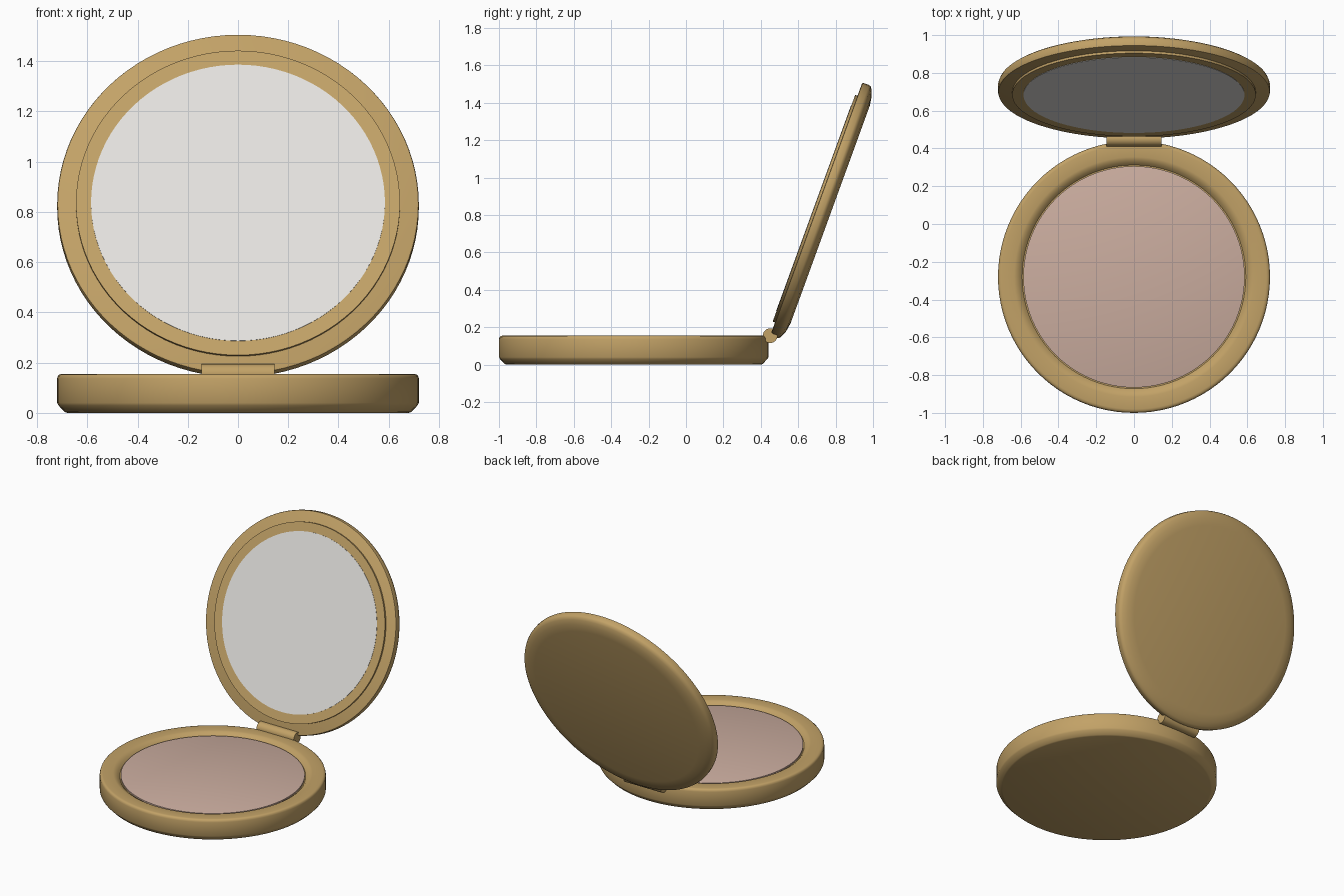
import bpy, bmesh, math
from mathutils import Matrix

if "Cube" in bpy.data.objects:
    bpy.data.objects.remove(bpy.data.objects["Cube"])

SEGS = 96


def material(name, rgb):
    m = bpy.data.materials.new(name)
    m.diffuse_color = (*rgb, 1)
    m.use_nodes = True
    m.node_tree.nodes["Principled BSDF"].inputs["Base Color"].default_value = m.diffuse_color
    return m


gold = material("gold", (0.54, 0.36, 0.135))
blush = material("powder", (0.60, 0.42, 0.35))
glass = material("mirror", (0.78, 0.77, 0.74))


def lathe(name, profile, mat, matrix):
    """Spin an (r, z) profile around local z; r = 0 makes a pole."""
    bm = bmesh.new()
    rings = []
    for r, z in profile:
        if r == 0:
            rings.append([bm.verts.new((0, 0, z))] * SEGS)
        else:
            rings.append([bm.verts.new((r * math.cos(2 * math.pi * i / SEGS),
                                        r * math.sin(2 * math.pi * i / SEGS), z))
                          for i in range(SEGS)])
    for a, b in zip(rings, rings[1:]):
        for i in range(SEGS):
            j = (i + 1) % SEGS
            bm.faces.new(list(dict.fromkeys((a[i], a[j], b[j], b[i]))))
    bmesh.ops.recalc_face_normals(bm, faces=bm.faces)
    mesh = bpy.data.meshes.new(name)
    bm.to_mesh(mesh)
    bm.free()
    mesh.materials.append(mat)
    ob = bpy.data.objects.new(name, mesh)
    bpy.context.collection.objects.link(ob)
    ob.matrix_world = matrix
    bpy.ops.object.select_all(action='DESELECT')
    ob.select_set(True)
    bpy.context.view_layer.objects.active = ob
    bpy.ops.object.shade_smooth_by_angle(angle=math.radians(35))
    return ob


# Base tray with chamfered foot, soft top edge and sloped recess
base = Matrix.Translation((0, -0.28, 0))
lathe("base_tray", [(0, 0), (0.68, 0), (0.69, 0.004), (0.715, 0.03), (0.72, 0.04),
                    (0.72, 0.137), (0.717, 0.147), (0.711, 0.153), (0.70, 0.155),
                    (0.635, 0.155), (0.622, 0.152), (0.605, 0.142), (0.592, 0.128),
                    (0, 0.128)], gold, base)

# Pressed powder
lathe("powder_pan", [(0, 0.125), (0.586, 0.125), (0.586, 0.138), (0.58, 0.14), (0, 0.14)],
      blush, base)

# Open lid: local z points out of the back, leaning 20 degrees past upright
HINGE_Y, HINGE_Z, TILT = 0.45, 0.155, math.radians(20)
lid = (Matrix.Translation((0, HINGE_Y + 0.72 * math.sin(TILT),
                           HINGE_Z + 0.72 * math.cos(TILT)))
       @ Matrix.Rotation(-math.pi / 2 - TILT, 4, 'X'))
lathe("lid_shell", [(0, 0), (0.712, 0), (0.718, 0.003), (0.72, 0.01), (0.72, 0.038),
                    (0.715, 0.05), (0.70, 0.06), (0.67, 0.072), (0.62, 0.08),
                    (0, 0.08)], gold, lid)

# Raised mirror frame and mirror
lathe("mirror_frame", [(0, 0.01), (0.645, 0.01), (0.645, -0.013), (0, -0.013)], gold, lid)
lathe("mirror", [(0, 0), (0.585, 0), (0.585, -0.015), (0, -0.015)], glass, lid)

# Hinge barrel along x
hinge = (Matrix.Translation((0, HINGE_Y, HINGE_Z)) @ Matrix.Rotation(math.pi / 2, 4, 'Y'))
lathe("hinge_barrel", [(0, -0.145), (0.039, -0.145), (0.039, 0.145), (0, 0.145)], gold, hinge)
